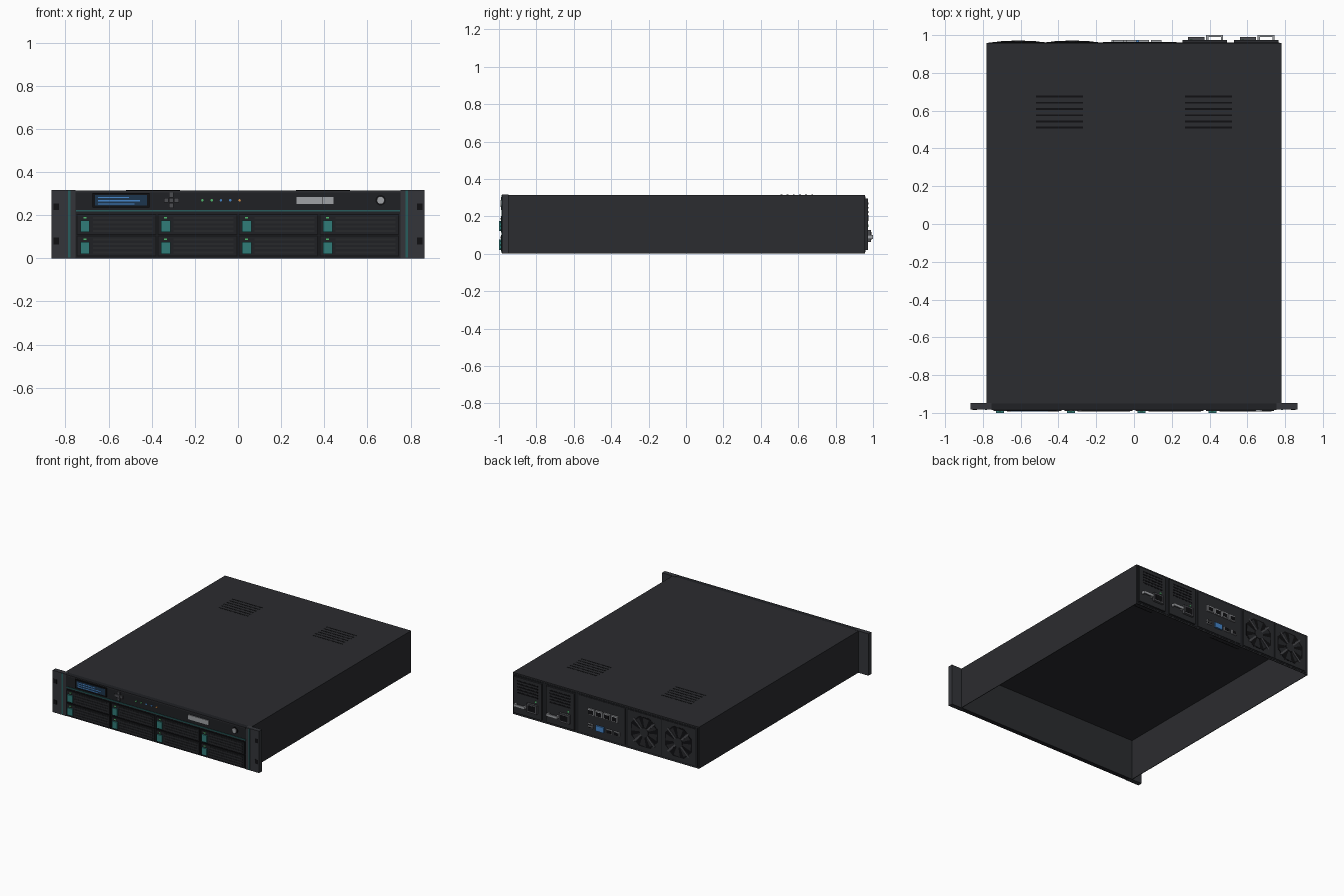
import bpy, bmesh
from math import pi, cos, sin
from mathutils import Matrix

if "Cube" in bpy.data.objects:
    bpy.data.objects.remove(bpy.data.objects["Cube"])


def mat(name, r, g, b):
    m = bpy.data.materials.new(name)
    m.diffuse_color = (r, g, b, 1)
    m.use_nodes = True
    m.node_tree.nodes["Principled BSDF"].inputs["Base Color"].default_value = m.diffuse_color
    return m


BODY = mat("charcoal", 0.024, 0.025, 0.029)
PANEL = mat("panel_dark", 0.014, 0.015, 0.018)
BLACK = mat("black", 0.005, 0.005, 0.006)
EAR = mat("ear_grey", 0.034, 0.036, 0.042)
SLAT = mat("slat", 0.02, 0.021, 0.024)
TEAL = mat("teal", 0.03, 0.2, 0.19)
STRIPE = mat("teal_dark", 0.02, 0.11, 0.11)
SCREEN = mat("screen", 0.012, 0.035, 0.075)
BLUE = mat("blue", 0.06, 0.24, 0.6)
GREEN = mat("green", 0.08, 0.5, 0.15)
ORANGE = mat("orange", 0.7, 0.28, 0.06)
SILVER = mat("silver", 0.35, 0.36, 0.38)
GREY = mat("mid_grey", 0.07, 0.072, 0.08)


def finish(bm, name, m):
    bmesh.ops.recalc_face_normals(bm, faces=bm.faces)
    me = bpy.data.meshes.new(name)
    bm.to_mesh(me)
    bm.free()
    me.materials.append(m)
    ob = bpy.data.objects.new(name, me)
    bpy.context.collection.objects.link(ob)
    return ob


def add_box(bm, x0, x1, y0, y1, z0, z1):
    M = Matrix.Translation(((x0 + x1) / 2, (y0 + y1) / 2, (z0 + z1) / 2))
    bmesh.ops.create_cube(bm, size=1, matrix=M @ Matrix.Diagonal((x1 - x0, y1 - y0, z1 - z0, 1)))


def boxes(name, m, *items):
    bm = bmesh.new()
    for b in items:
        add_box(bm, *b)
    return finish(bm, name, m)


def disc(name, m, x, z, r, y0, y1, n, turn=0):
    bm = bmesh.new()
    M = Matrix.Translation((x, (y0 + y1) / 2, z)) @ Matrix.Rotation(pi / 2, 4, 'X') @ Matrix.Rotation(turn, 4, 'Z')
    bmesh.ops.create_cone(bm, cap_ends=True, segments=n, radius1=r, radius2=r, depth=y1 - y0, matrix=M)
    return finish(bm, name, m)


H = 0.315
BACK = 0.958

# chassis: sheet-metal shell, open underneath
bm = bmesh.new()
add_box(bm, -0.78, 0.78, -0.95, BACK, 0, H)
bm.faces.ensure_lookup_table()
bmesh.ops.delete(bm, geom=[f for f in bm.faces if f.calc_center_median().z < 0.01], context='FACES')
shell = finish(bm, "chassis_shell", BODY)
sol = shell.modifiers.new("sheet", 'SOLIDIFY')
sol.thickness = 0.006
sol.offset = -1

# top vents
for s, side in ((-1, "left"), (1, "right")):
    cx = s * 0.395
    boxes("top_vent_" + side, BLACK,
          *[(cx - 0.125, cx + 0.125, y - 0.005, y + 0.005, H - 0.004, H + 0.001)
            for y in [0.51 + 0.033 * i for i in range(6)]])

# front panel and rack ears
boxes("front_panel", PANEL, (-0.754, 0.754, -0.98, -0.948, 0, H))
for s, side in ((-1, "left"), (1, "right")):
    def span(a, b):
        return (min(s * a, s * b), max(s * a, s * b))
    boxes("ear_" + side, EAR, (*span(0.754, 0.865), -0.983, -0.948, 0, H + 0.002))
    boxes("ear_stripe_" + side, STRIPE, (*span(0.777, 0.788), -0.986, -0.98, 0.003, H))
    boxes("ear_slots_" + side, BLACK,
          *[(*span(0.83, 0.855), -0.9845, -0.98, z - 0.016, z + 0.016) for z in (0.239, 0.081)])
boxes("front_divider_strip", STRIPE, (-0.752, 0.752, -0.985, -0.978, 0.216, 0.224))
boxes("front_top_trim", BODY, (-0.754, 0.754, -0.985, -0.978, 0.306, H))

# display with readout bars
boxes("display_frame", BLACK, (-0.675, -0.41, -0.988, -0.978, 0.236, 0.303))
boxes("display_screen", SCREEN, (-0.662, -0.422, -0.990, -0.985, 0.245, 0.294))
boxes("display_bars", BLUE,
      *[(-0.65, x1, -0.9915, -0.988, z - 0.003, z + 0.003)
        for x1, z in ((-0.505, 0.282), (-0.455, 0.267), (-0.48, 0.252))])

# direction pad
boxes("direction_pad", GREY,
      *[(-0.309 + dx - 0.011, -0.309 + dx + 0.011, -0.99, -0.978, 0.269 + dz - 0.011, 0.269 + dz + 0.011)
        for dx, dz in ((0, 0), (0.024, 0), (-0.024, 0), (0, 0.024), (0, -0.024))])

# status lights
for i, m in enumerate((GREEN, GREEN, BLUE, BLUE, ORANGE)):
    disc(f"status_light_{i + 1}", m, -0.165 + 0.043 * i, 0.269, 0.006, -0.986, -0.978, 8)

# front plate and power button
boxes("front_plate", SILVER, (0.272, 0.392, -0.986, -0.978, 0.251, 0.285),
      (0.395, 0.442, -0.986, -0.978, 0.251, 0.285))
disc("power_button_ring", BLACK, 0.661, 0.269, 0.024, -0.985, -0.978, 24)
disc("power_button", SILVER, 0.661, 0.269, 0.018, -0.992, -0.978, 24)

# drive bays: 4 x 2 trays with latch, light and slats
for r in range(2):
    for c in range(4):
        x, z, tag = -0.748 + 0.375 * c, 0.008 + 0.1 * r, f"_{r + 1}_{c + 1}"
        boxes("drive_bay" + tag, BLACK, (x, x + 0.37, -0.984, -0.978, z, z + 0.098))
        boxes("drive_tray" + tag, PANEL, (x + 0.005, x + 0.365, -0.990, -0.98, z + 0.005, z + 0.093))
        boxes("drive_slats" + tag, SLAT,
              *[(x + 0.075, x + 0.352, -0.993, -0.988, z + k - 0.005, z + k + 0.005)
                for k in (0.019, 0.039, 0.059, 0.079)])
        boxes("drive_latch" + tag, TEAL, (x + 0.017, x + 0.06, -1.0, -0.988, z + 0.013, z + 0.067))
        boxes("drive_light" + tag, GREEN, (x + 0.031, x + 0.045, -0.993, -0.988, z + 0.076, z + 0.084))

# rear panel
boxes("rear_panel", PANEL, (-0.77, 0.77, BACK - 0.004, BACK + 0.002, 0.01, H - 0.01))

# cooling fans
for i, cx in enumerate((-0.327, -0.612)):
    cz, tag = 0.158, f"_{i + 1}"
    boxes("fan_frame" + tag, BODY, (cx - 0.137, cx + 0.137, BACK, 0.964, 0.02, 0.296))
    disc("fan_opening" + tag, BLACK, cx, cz, 0.122, BACK, 0.9655, 8, pi / 8)
    bm = bmesh.new()
    for k in range(8):
        a = k * pi / 4
        pts = [(0.03, a), (0.108, a - 0.12), (0.108, a + 0.36), (0.03, a + 0.4)]
        bm.faces.new([bm.verts.new((cx + q * cos(t), 0.9665, cz + q * sin(t))) for q, t in pts])
    finish(bm, "fan_blades" + tag, SLAT)
    bm = bmesh.new()
    for k in range(2):
        M = Matrix.Translation((cx, 0.968, cz)) @ Matrix.Rotation(pi / 4 + k * pi / 2, 4, 'Y')
        bmesh.ops.create_cube(bm, size=1, matrix=M @ Matrix.Diagonal((0.25, 0.003, 0.012, 1)))
    finish(bm, "fan_guard" + tag, GREY)
    disc("fan_hub" + tag, BODY, cx, cz, 0.036, 0.96, 0.9705, 12)

# connector area
boxes("connector_plate", BODY, (-0.165, 0.225, BACK, 0.963, 0.02, 0.296))
for i in range(4):
    x = 0.117 - 0.066 * i
    boxes(f"network_port_{i + 1}", SILVER, (x - 0.028, x + 0.028, 0.96, 0.974, 0.172, 0.218))
    boxes(f"network_socket_{i + 1}", BLACK, (x - 0.02, x + 0.02, 0.97, 0.975, 0.178, 0.208))
boxes("video_port", BLUE, (0.01, 0.075, 0.96, 0.975, 0.065, 0.105))
ports = [(0.105, 0.145, 0.07, 0.084), (0.105, 0.145, 0.09, 0.104), (-0.06, -0.01, 0.07, 0.1), (-0.12, -0.075, 0.07, 0.1)]
boxes("data_ports", SILVER, *[(a, b, 0.96, 0.973, c, d) for a, b, c, d in ports])
boxes("data_sockets", BLACK, *[(a + 0.005, b - 0.005, 0.97, 0.974, c + 0.004, d - 0.004) for a, b, c, d in ports])

# power supplies
for i, x in enumerate((0.257, 0.53)):
    tag = f"_{i + 1}"
    boxes("supply_plate" + tag, BODY, (x, x + 0.235, BACK, 0.973, 0.02, 0.296))
    boxes("supply_vent" + tag, BLACK,
          *[(x + 0.03, x + 0.205, 0.97, 0.9745, z, z + 0.01) for z in (0.175, 0.197, 0.219, 0.241, 0.263)])
    boxes("supply_socket" + tag, GREY, (x + 0.03, x + 0.115, 0.97, 0.99, 0.062, 0.128))
    boxes("supply_socket_hole" + tag, BLACK, (x + 0.042, x + 0.103, 0.985, 0.991, 0.074, 0.116))
    boxes("supply_handle" + tag, SILVER, (x + 0.125, x + 0.215, 0.99, 1.0, 0.08, 0.1),
          (x + 0.125, x + 0.137, 0.97, 0.99, 0.08, 0.1), (x + 0.203, x + 0.215, 0.97, 0.99, 0.08, 0.1))
    boxes("supply_light" + tag, GREEN, (x + 0.04, x + 0.052, 0.97, 0.976, 0.143, 0.155))
